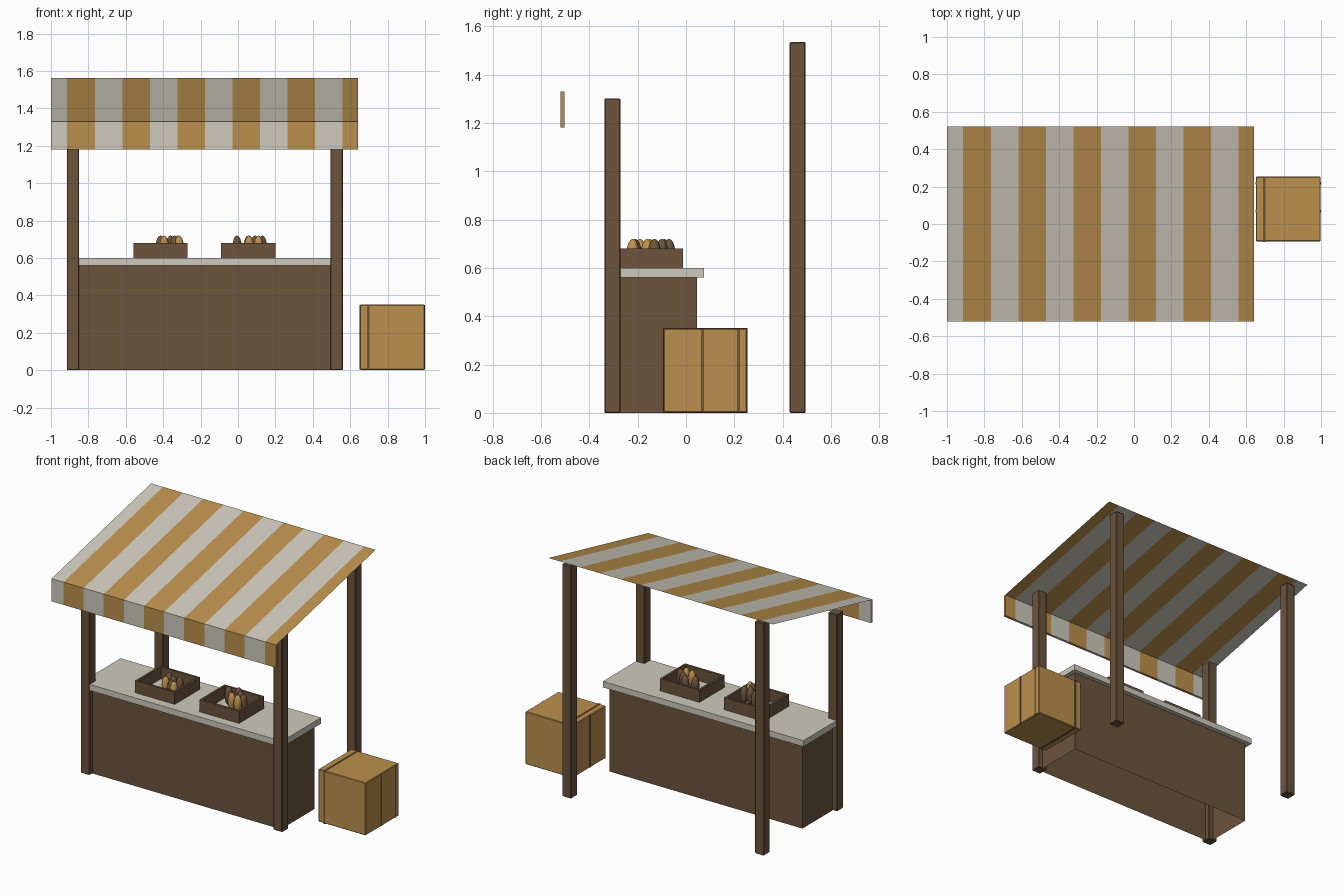
import bpy, bmesh, math
from mathutils import Vector

cube = bpy.data.objects.get("Cube")
if cube:
    bpy.data.objects.remove(cube, do_unlink=True)


def material(name, rgb):
    m = bpy.data.materials.new(name)
    m.use_nodes = True
    m.diffuse_color = (*rgb, 1)
    m.node_tree.nodes["Principled BSDF"].inputs["Base Color"].default_value = (*rgb, 1)
    return m


WOOD = material("dark wood", (0.15, 0.087, 0.045))
GOLD = material("golden tan", (0.50, 0.28, 0.075))
CREAM = material("cream", (0.62, 0.59, 0.51))


def finish(name, bm, *mats):
    mesh = bpy.data.meshes.new(name)
    bm.to_mesh(mesh)
    bm.free()
    for m in mats:
        mesh.materials.append(m)
    ob = bpy.data.objects.new(name, mesh)
    bpy.context.collection.objects.link(ob)
    return ob


def add_box(bm, x, y, z):
    # x, y and z are (low, high) ranges
    verts = bmesh.ops.create_cube(bm, size=1)["verts"]
    for v in verts:
        v.co = Vector([(a + b) / 2 + c * (b - a) for (a, b), c in zip((x, y, z), v.co)])


def box(name, x, y, z, mat, bevel=0.0):
    bm = bmesh.new()
    add_box(bm, x, y, z)
    ob = finish(name, bm, mat)
    if bevel:
        mod = ob.modifiers.new("bevel", "BEVEL")
        mod.width = bevel
        mod.segments = 1
    return ob


# Posts
MID = -0.1775
for side, sx in (("left", 1), ("right", -1)):
    for end, y, top in (("front", -0.305, 1.30), ("back", 0.462, 1.535)):
        x = MID + sx * 0.705
        box(f"{end}_{side}_post", (x - 0.033, x + 0.033), (y - 0.033, y + 0.033),
            (0, top), WOOD, 0.004)

# Counter: hollow body, open underneath, with an overhanging top
bm = bmesh.new()
add_box(bm, (MID - 0.705, MID + 0.705), (-0.305, 0.045), (0, 0.56))
bmesh.ops.delete(bm, geom=[f for f in bm.faces if f.normal.z < -0.5], context="FACES")
finish("counter_body", bm, WOOD)
box("counter_top", (MID - 0.733, MID + 0.733), (-0.335, 0.075), (0.56, 0.60), CREAM)


# Awning and valance, cut at the stripe edges and coloured alternately
STRIPE, FIRST = 0.1473, -0.913


def stripe_cut(bm):
    for k in range(11):
        bmesh.ops.bisect_plane(bm, geom=bm.verts[:] + bm.edges[:] + bm.faces[:],
                               plane_co=(FIRST + k * STRIPE, 0, 0), plane_no=(1, 0, 0))
    for f in bm.faces:
        k = math.floor((f.calc_center_median().x - FIRST) / STRIPE)
        f.material_index = 1 if k % 2 == 0 else 0


LEFT, RIGHT = 0.642, -1.0
bm = bmesh.new()
bm.faces.new([bm.verts.new(c) for c in (
    (RIGHT, -0.515, 1.33), (LEFT, -0.515, 1.33), (LEFT, 0.52, 1.562), (RIGHT, 0.52, 1.562))])
stripe_cut(bm)
finish("awning_sheet", bm, CREAM, GOLD)

bm = bmesh.new()
add_box(bm, (RIGHT, LEFT), (-0.52, -0.503), (1.18, 1.33))
stripe_cut(bm)
finish("awning_valance", bm, CREAM, GOLD)


# Bottomless trays holding upright loaves
def tray(name, x0, loaves):
    x1, y0, y1, t = x0 + 0.29, -0.275, -0.012, 0.014
    z = (0.60, 0.68)
    bm = bmesh.new()
    for ys in ((y0, y0 + t), (y1 - t, y1)):
        add_box(bm, (x0, x1), ys, z)
    for xs in ((x0, x0 + t), (x1 - t, x1)):
        add_box(bm, xs, (y0 + t, y1 - t), z)
    finish(name, bm, WOOD)
    for i, (x, y) in enumerate(loaves):
        bm = bmesh.new()
        bmesh.ops.create_uvsphere(bm, u_segments=10, v_segments=8, radius=1)
        for v in bm.verts:
            v.co = (x + v.co.x * 0.026, y + v.co.y * 0.026, 0.66 + v.co.z * 0.06)
        ob = finish(f"{name}_loaf_{i + 1}", bm, GOLD if i % 3 == 1 else WOOD)
        for p in ob.data.polygons:
            p.use_smooth = True


tray("right_tray", -0.56, [(-0.415, -0.13), (-0.395, -0.19), (-0.36, -0.16),
                           (-0.34, -0.21), (-0.315, -0.22), (-0.32, -0.15)])
tray("left_tray", -0.09, [(-0.005, -0.09), (0.06, -0.15), (0.055, -0.07),
                          (0.09, -0.10), (0.11, -0.16), (0.13, -0.13)])

# Crate with thin dark plank seams
box("crate", (0.652, 0.998), (-0.093, 0.253), (0.002, 0.35), GOLD, 0.004)
box("crate_seam_round", (0.69, 0.703), (-0.095, 0.255), (0, 0.352), WOOD)
for i, y in enumerate((0.068, 0.218)):
    box(f"crate_seam_side_{i + 1}", (0.65, 1.0), (y - 0.006, y + 0.006), (0.004, 0.348), WOOD)
